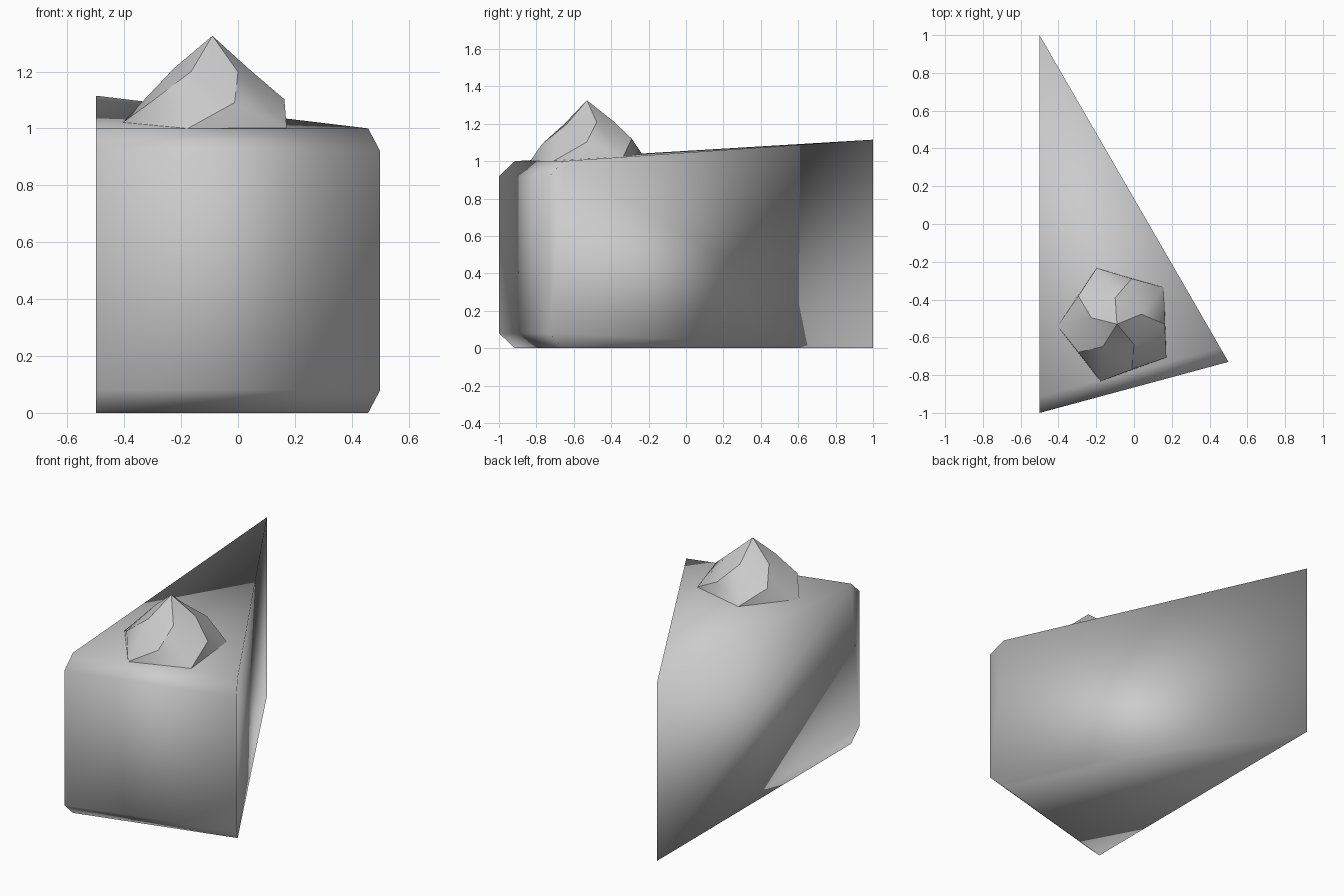
import bpy, bmesh, math
from mathutils import Vector

cube = bpy.data.objects.get("Cube")
if cube:
    bpy.data.objects.remove(cube, do_unlink=True)

grey = bpy.data.materials.new("light_grey")
grey.use_nodes = True
grey.diffuse_color = (0.6, 0.6, 0.6, 1)
grey.node_tree.nodes["Principled BSDF"].inputs["Base Color"].default_value = (0.6, 0.6, 0.6, 1)


def finish(bm, name):
    bmesh.ops.recalc_face_normals(bm, faces=bm.faces)
    for face in bm.faces:
        face.smooth = True
    mesh = bpy.data.meshes.new(name)
    bm.to_mesh(mesh)
    bm.free()
    mesh.materials.append(grey)
    obj = bpy.data.objects.new(name, mesh)
    bpy.context.collection.objects.link(obj)
    return obj


# Cake slice: bevelled profile swept between the two front corners, running to the tip
left, right, tip = Vector((-0.5, -1)), Vector((0.5, -0.73)), Vector((-0.5, 1))
BEVEL = 0.0425
PROFILE = [(BEVEL, 0), (0, 0.08), (0, 0.92), (BEVEL, 1)]
bm = bmesh.new()
sides = [[bm.verts.new((*corner.lerp(tip, t), z)) for t, z in PROFILE]
         for corner in (left, right)]
tip_low, tip_high = (bm.verts.new((*tip, z)) for z in (0, 1.115))
a, b = sides
for i in range(len(PROFILE) - 1):
    bm.faces.new((a[i], b[i], b[i + 1], a[i + 1]))
bm.faces.new((a[-1], b[-1], tip_high))
bm.faces.new((b[0], a[0], tip_low))
for side in sides:
    bm.faces.new(side + [tip_high, tip_low])
# The cut sides meet everything else at a hard edge
for edge in bm.edges:
    if edge.calc_face_angle(0) > math.radians(60):
        edge.smooth = False
finish(bm, "cake_slice")

# Cream swirl: five twisted petals rising to a point, resting on the sloping top
CENTRE = Vector((-0.09, -0.53))


def cream_point(bm, radius, degrees, height):
    angle = math.radians(degrees)
    x = CENTRE.x + radius * math.cos(angle)
    y = CENTRE.y + radius * math.sin(angle)
    slope = 1 + 0.06 * (y + 0.915) - 0.016 * (x + 0.5)
    return bm.verts.new((x, y, slope + height))


bm = bmesh.new()
apex = cream_point(bm, 0, 0, 0.309)
turns = [72 * i for i in range(5)]
upper = [cream_point(bm, 0.14, t + 22, 0.19) for t in turns]
middle = [cream_point(bm, 0.253, t, 0.09) for t in turns]
base = [cream_point(bm, 0.315, t - 34, 0) for t in turns]
for i in range(5):
    j = (i + 1) % 5
    k, m, foot = upper[i], middle[i], base[j]
    for face in ((apex, k, upper[j]), (k, middle[j], upper[j]), (k, foot, middle[j]),
                 (k, m, foot), (m, base[i], foot)):
        bm.faces.new(face)
bm.faces.new(base[::-1])
# Crease each ridge from the point down to the foot, and the base outline
for i in range(5):
    ridge = [apex, upper[i], middle[i], base[i], base[(i + 1) % 5]]
    for p, q in zip(ridge, ridge[1:]):
        bm.edges.get((p, q)).smooth = False
finish(bm, "cream_swirl")
